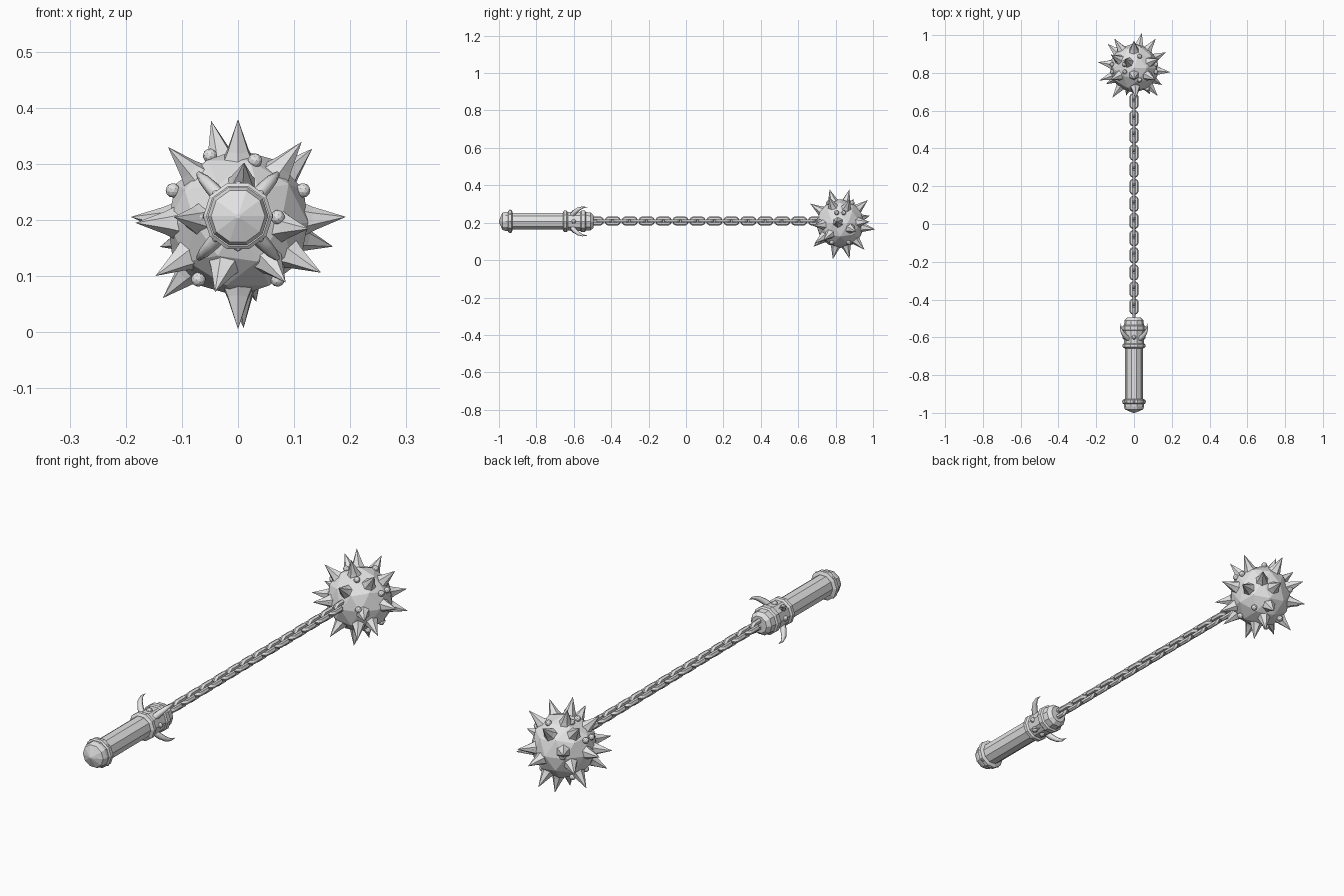
import bpy, bmesh, math
from mathutils import Vector, Matrix

cube = bpy.data.objects.get("Cube")
if cube:
    bpy.data.objects.remove(cube)

steel = bpy.data.materials.new("light grey steel")
steel.use_nodes = True
GREY = (0.77, 0.77, 0.77, 1)
steel.diffuse_color = GREY
steel.node_tree.nodes["Principled BSDF"].inputs["Base Color"].default_value = GREY

AXIS_Z = 0.207
BALL = Vector((0, 0.825, 0.195))
BODY_R, TIP_R = 0.131, 0.194


def add_object(name, data):
    obj = bpy.data.objects.new(name, data)
    data.materials.append(steel)
    bpy.context.scene.collection.objects.link(obj)
    return obj


def finish(name, bm):
    bmesh.ops.recalc_face_normals(bm, faces=bm.faces)
    mesh = bpy.data.meshes.new(name)
    bm.to_mesh(mesh)
    bm.free()
    return add_object(name, mesh)


def lathe(name, profile, sides=10):
    """Faceted solid along y from (y, radius) pairs."""
    bm = bmesh.new()
    rings = []
    for y, r in profile:
        angles = [math.tau * i / sides for i in range(sides)]
        rings.append([bm.verts.new((r * math.cos(a), y, AXIS_Z + r * math.sin(a))) for a in angles])
    for a, b in zip(rings, rings[1:]):
        for i in range(sides):
            j = (i + 1) % sides
            bm.faces.new((a[i], a[j], b[j], b[i]))
    bm.faces.new(rings[0])
    bm.faces.new(rings[-1])
    return finish(name, bm)


def aim(direction, distance):
    d = Vector(direction).normalized()
    return Matrix.Translation(d * distance) @ d.to_track_quat('Z', 'Y').to_matrix().to_4x4()


# Handle
lathe("grip", [(-0.95, 0.047), (-0.64, 0.047)])
lathe("pommel", [(-1.0, 0.004), (-0.982, 0.048), (-0.965, 0.054), (-0.935, 0.054)])
lathe("pommel_band", [(-0.953, 0.056), (-0.948, 0.062), (-0.932, 0.062), (-0.927, 0.05)])
lathe("collar_band", [(-0.658, 0.05), (-0.652, 0.06), (-0.638, 0.06), (-0.632, 0.052)])
lathe("handle_head", [(-0.64, 0.052), (-0.57, 0.054), (-0.54, 0.056)])
lathe("head_band", [(-0.565, 0.055), (-0.56, 0.06), (-0.54, 0.06), (-0.535, 0.052)])
lathe("head_tip", [(-0.54, 0.053), (-0.51, 0.05), (-0.495, 0.036)])

# Rivets around the handle
bm = bmesh.new()
for y, r, size, count in ((-0.6, 0.05, 0.012, 4), (-0.94, 0.056, 0.007, 8)):
    for i in range(count):
        a = math.tau * i / count
        pos = Vector((r * math.cos(a), y, AXIS_Z + r * math.sin(a)))
        bmesh.ops.create_icosphere(bm, subdivisions=2, radius=size, matrix=Matrix.Translation(pos))
finish("handle_rivets", bm)

# Four diagonal claws around the head, tips bending towards the chain
CLAW = [(-0.61, 0.04, 1), (-0.595, 0.068, 0.9), (-0.575, 0.09, 0.7), (-0.553, 0.102, 0.4), (-0.527, 0.104, 0.04)]
for name, sx, sz in (("upper_left_claw", 1, 1), ("upper_right_claw", -1, 1),
                     ("lower_left_claw", 1, -1), ("lower_right_claw", -1, -1)):
    curve = bpy.data.curves.new(name, 'CURVE')
    curve.dimensions = '3D'
    curve.bevel_depth = 0.014
    curve.bevel_resolution = 1
    curve.use_fill_caps = True
    spline = curve.splines.new('POLY')
    spline.points.add(len(CLAW) - 1)
    for point, (y, r, width) in zip(spline.points, CLAW):
        point.co = (sx * r * 0.68, y, AXIS_Z + sz * r * 0.73, 1)
        point.radius = width
    add_object(name, curve)

# Chain: stretched rings, alternately turned a quarter
bm = bmesh.new()
major, minor, wire, half = 12, 6, 0.0105, 0.019
grid = []
for i in range(major):
    a = math.tau * (i + 0.5) / major
    ring = []
    for j in range(minor):
        b = math.tau * j / minor
        r = 0.0145 + wire * math.cos(b)
        y = r * math.sin(a) + math.copysign(half, math.sin(a))
        ring.append(bm.verts.new((r * math.cos(a), y, wire * math.sin(b))))
    grid.append(ring)
for i in range(major):
    p, q = grid[i], grid[(i + 1) % major]
    for j in range(minor):
        k = (j + 1) % minor
        bm.faces.new((p[j], p[k], q[k], q[j]))
link = finish("chain_link", bm)
for n in range(-11, 16):
    if n > -11:
        link = link.copy()
        bpy.context.scene.collection.objects.link(link)
    link.location = (0, 0.016 + 0.0453 * n, AXIS_Z + 0.002)
    link.rotation_euler = (0, math.pi / 2 * (n % 2), 0)

# Ball body
bm = bmesh.new()
bmesh.ops.create_icosphere(bm, subdivisions=2, radius=BODY_R)
finish("ball", bm).location = BALL

# Spikes: flared six-sided cones pointing outward
SPIKES = [
    (0, -6, 19), (-5, 5, 19), (0, -4, -19), (1, 5, -19),
    (1, -15, 10), (-11, -15, 1), (12, -14, -1), (-4, -14, -12), (8, -13, -10),
    (18, -2, 1), (-18, 3, 1), (16, 8, -4), (-17, -6, 0),
    (15, -9, -9), (-14, -8, -9), (-13, 4, -13),
    (11, -6, 14), (13, 5, 13), (-12, 7, 13), (-12, -6, 13),
    (-10, 15, 4), (11, 15, 1), (4, 18, -3), (-13, 12, -4),
    (0, 14, 12), (3, 12, -13),
]
bm = bmesh.new()
low, high = BODY_R - 0.014, BODY_R + 0.005
for d in SPIKES:
    bmesh.ops.create_cone(bm, segments=6, radius1=0.03, radius2=0.021, depth=high - low,
                          cap_ends=True, matrix=aim(d, (low + high) / 2))
    bmesh.ops.create_cone(bm, segments=6, radius1=0.021, radius2=0, depth=TIP_R - high,
                          cap_ends=True, matrix=aim(d, (high + TIP_R) / 2))
finish("spikes", bm).location = BALL

# Studs between the spikes, repeated front and back
STUDS = [(3, 11), (-5, 12), (12, 6), (-12, 6), (7, 1), (-7, 1), (7, -10), (-7, -10)]
bm = bmesh.new()
for x, z in STUDS:
    depth = math.sqrt(max(169 - x * x - z * z, 4))
    for side in (-1, 1):
        bmesh.ops.create_icosphere(bm, subdivisions=2, radius=0.013,
                                   matrix=aim((x, side * depth, z), BODY_R))
finish("studs", bm).location = BALL
